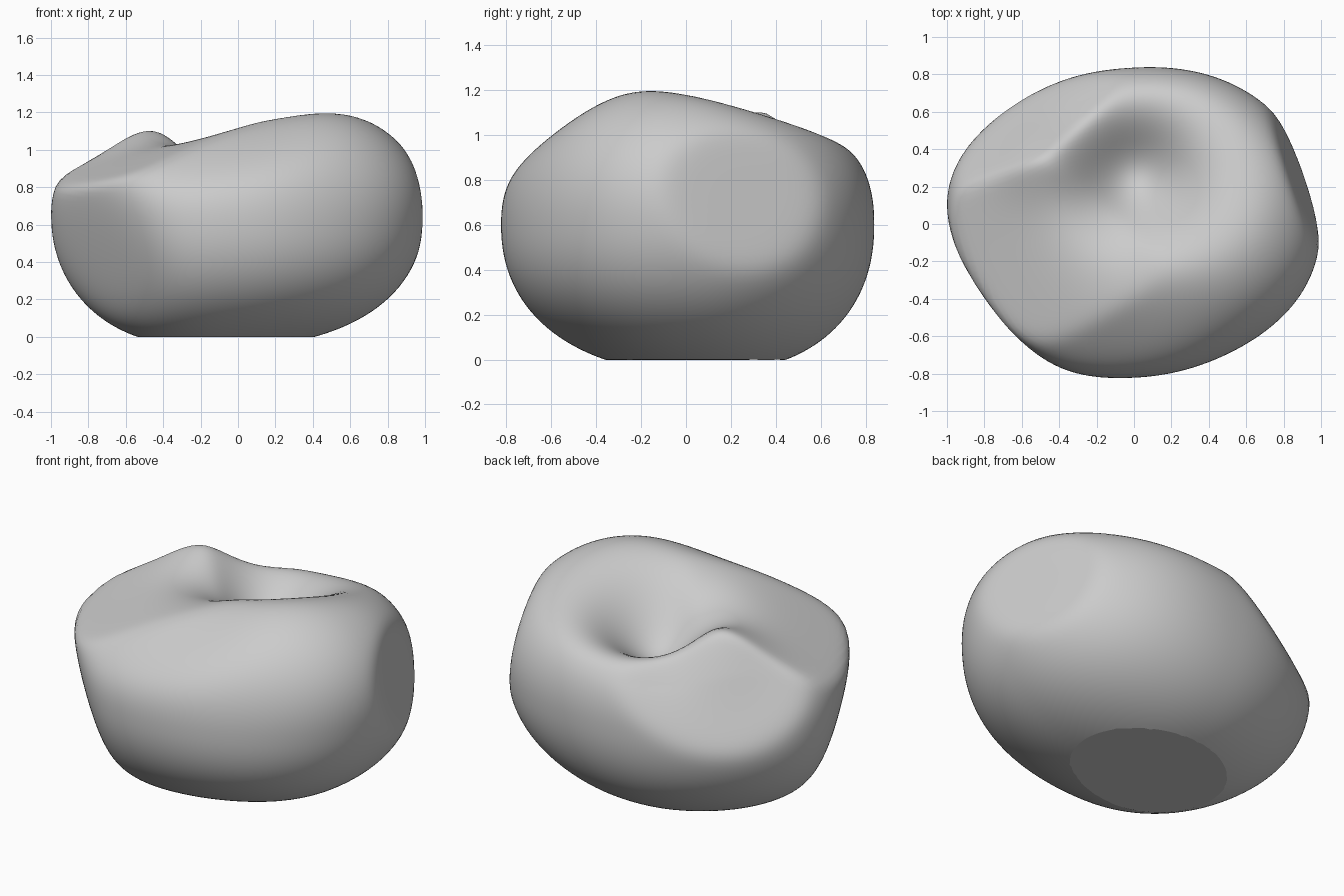
import bpy, bmesh, math
from mathutils import Vector

cube = bpy.data.objects.get("Cube")
if cube:
    bpy.data.objects.remove(cube, do_unlink=True)

CENTRE = Vector((-0.03, -0.01, 0.6))
SEMI = (0.995, 0.82, 0.66)
POWER = 2.2

# Broad swellings and hollows: direction, relative amount
SWELLS = [
    ((0.8, -0.1, 0.5), 0.09),
    ((0.6, 0.75, 0.0), 0.025),
    ((0.35, 0.8, 0.35), 0.035),
    ((0.0, 0.6, -0.5), 0.045),
    ((-0.55, 0.0, -0.6), 0.02),
    ((0.3, -0.35, -0.6), -0.04),
    ((0.7, -0.7, 0.15), -0.045),
    ((-0.7, 0.6, -0.2), -0.025),
]

# Flattened sides: normal, offset, crispness of the edge
FLATS = [
    ((0.0, 0.29, 1.0), 1.222, 20),        # sloping top
    ((-0.08, -0.6, 0.8), 1.165, 18),      # upper front
    ((-0.8, -0.58, -0.3), 0.665, 12),     # front corner
    ((-0.42, -0.2, 1.0), 1.235, 38),      # upper side facet
    ((-0.575, 0.82, 0.59), 1.215, 40),    # back corner facet
    ((1.0, 0.36, 0.16), 1.078, 60),       # round side facet
]

# Dents and lumps on top: x, y, height, radius
TOP_SHAPES = [
    (0.0, 0.24, -0.36, 0.32),
    (-0.5, 0.36, 0.05, 0.22),
    (0.1, -0.2, -0.04, 0.35),
]


def surface_point(d):
    """Point of the pebble surface in unit direction d from its centre."""
    s = sum(abs(c / a) ** POWER for c, a in zip(d, SEMI)) ** (1 / POWER)
    s /= 1 + sum(a * math.exp(6 * (d.dot(Vector(n).normalized()) - 1))
                 for n, a in SWELLS)
    for n, offset, crisp in FLATS:
        n = Vector(n)
        q = max(0.0, d.dot(n) / (offset - n.dot(CENTRE)))
        s = (s ** crisp + q ** crisp) ** (1 / crisp)
    p = CENTRE + d / s
    if d.z > 0:
        fade = min(1.0, d.z / 0.35)
        p.z += fade * sum(h * math.exp(-((p.x - x) ** 2 + (p.y - y) ** 2) / r ** 2)
                          for x, y, h, r in TOP_SHAPES)
    return p


# Rounded body
bm = bmesh.new()
bmesh.ops.create_icosphere(bm, subdivisions=6, radius=1)
for v in bm.verts:
    v.co = surface_point(v.co.normalized())

# Flat base
cut = bmesh.ops.bisect_plane(bm, geom=bm.verts[:] + bm.edges[:] + bm.faces[:],
                             dist=0.002, plane_co=(0, 0, 0), plane_no=(0, 0, -1),
                             clear_outer=True)
rim = [e for e in cut["geom_cut"] if isinstance(e, bmesh.types.BMEdge)]
bmesh.ops.holes_fill(bm, edges=rim, sides=0)
bmesh.ops.recalc_face_normals(bm, faces=bm.faces[:])

# Smooth shading with a sharp base edge
for f in bm.faces:
    f.smooth = True
for e in rim:
    e.smooth = False

mesh = bpy.data.meshes.new("pebble")
bm.to_mesh(mesh)
bm.free()
pebble = bpy.data.objects.new("pebble", mesh)
bpy.context.collection.objects.link(pebble)

# Stone colour
stone = bpy.data.materials.new("stone_grey")
stone.use_nodes = True
colour = (0.6, 0.6, 0.6, 1)
stone.diffuse_color = colour
stone.node_tree.nodes["Principled BSDF"].inputs["Base Color"].default_value = colour
mesh.materials.append(stone)
